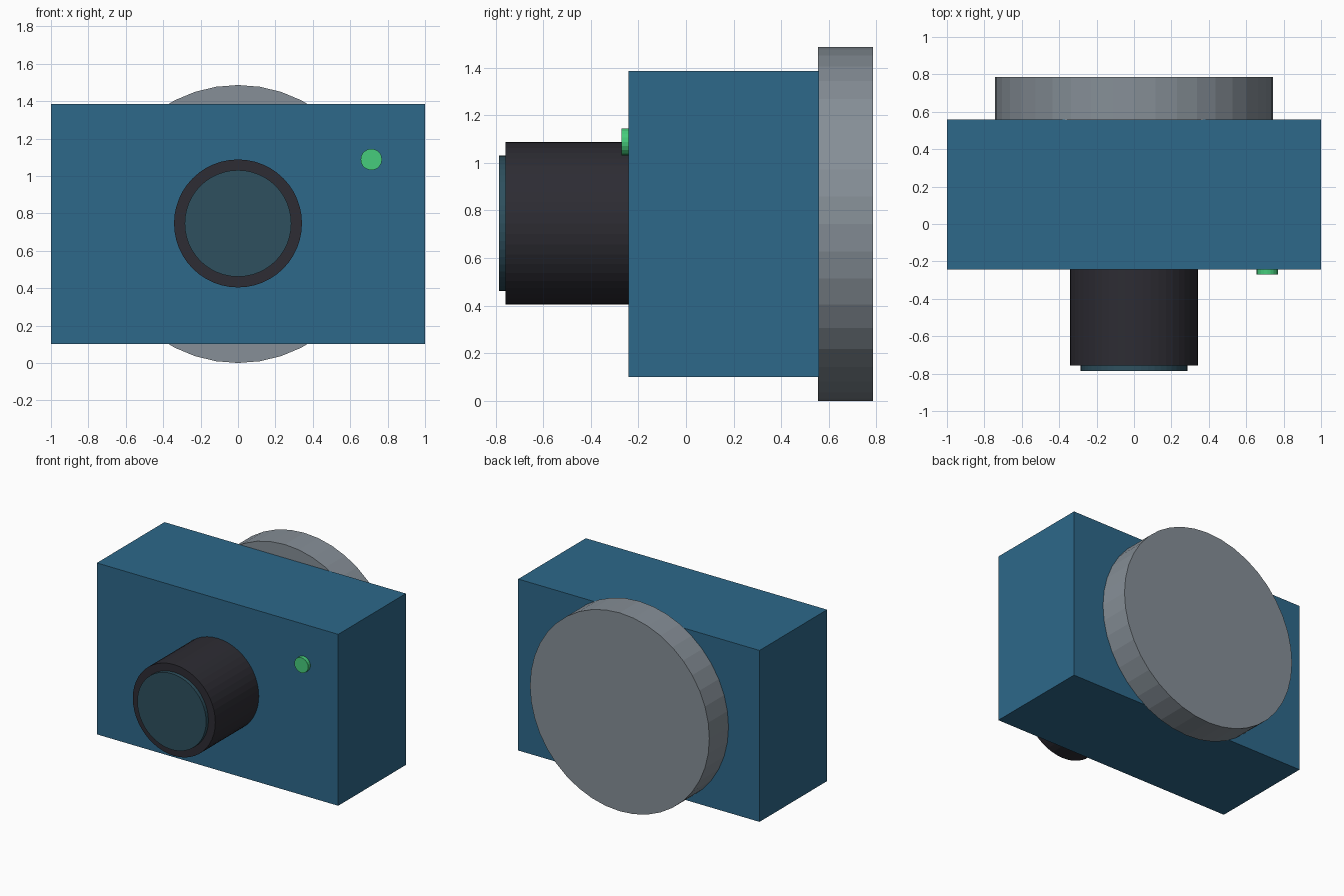
import bpy
import math

cube = bpy.data.objects.get("Cube")
if cube:
    bpy.data.objects.remove(cube, do_unlink=True)


def material(name, rgb):
    """Flat material from an 8-bit display colour, stored as linear."""
    linear = [((c / 255 + 0.055) / 1.055) ** 2.4 for c in rgb]
    mat = bpy.data.materials.new(name)
    mat.use_nodes = True
    mat.diffuse_color = (*linear, 1)
    mat.node_tree.nodes["Principled BSDF"].inputs["Base Color"].default_value = (*linear, 1)
    return mat


def finish(name, mat):
    obj = bpy.context.object
    obj.name = name
    obj.data.name = name
    obj.data.materials.append(mat)
    return obj


def disc(name, mat, radius, front, back, x, z, sides):
    """Cylinder lying along y, from front to back."""
    bpy.ops.mesh.primitive_cylinder_add(
        vertices=sides, radius=radius, depth=back - front,
        location=(x, (front + back) / 2, z), rotation=(math.pi / 2, 0, 0))
    bpy.ops.object.transform_apply(location=False, rotation=True, scale=True)
    return finish(name, mat)


blue = material("body blue", (45, 104, 138))
black = material("barrel black", (45, 44, 51))
glass = material("lens glass", (46, 80, 94))
grey = material("back plate grey", (134, 143, 151))
green = material("indicator green", (70, 204, 124))

# Box body
bpy.ops.mesh.primitive_cube_add(size=1, location=(0, 0.158, 0.743))
bpy.context.object.scale = (2, 0.8, 1.284)
bpy.ops.object.transform_apply(location=False, rotation=False, scale=True)
finish("body", blue)

# Lens barrel with a smaller glass disc on its front
disc("lens_barrel", black, 0.342, -0.757, -0.2, 0, 0.746, 48)
disc("lens_glass", glass, 0.285, -0.785, -0.72, 0, 0.746, 48)

# Large round plate on the back
disc("back_plate", grey, 0.743, 0.555, 0.785, 0, 0.743, 40)

# Indicator light
disc("indicator_light", green, 0.057, -0.27, -0.22, 0.713, 1.088, 20)
